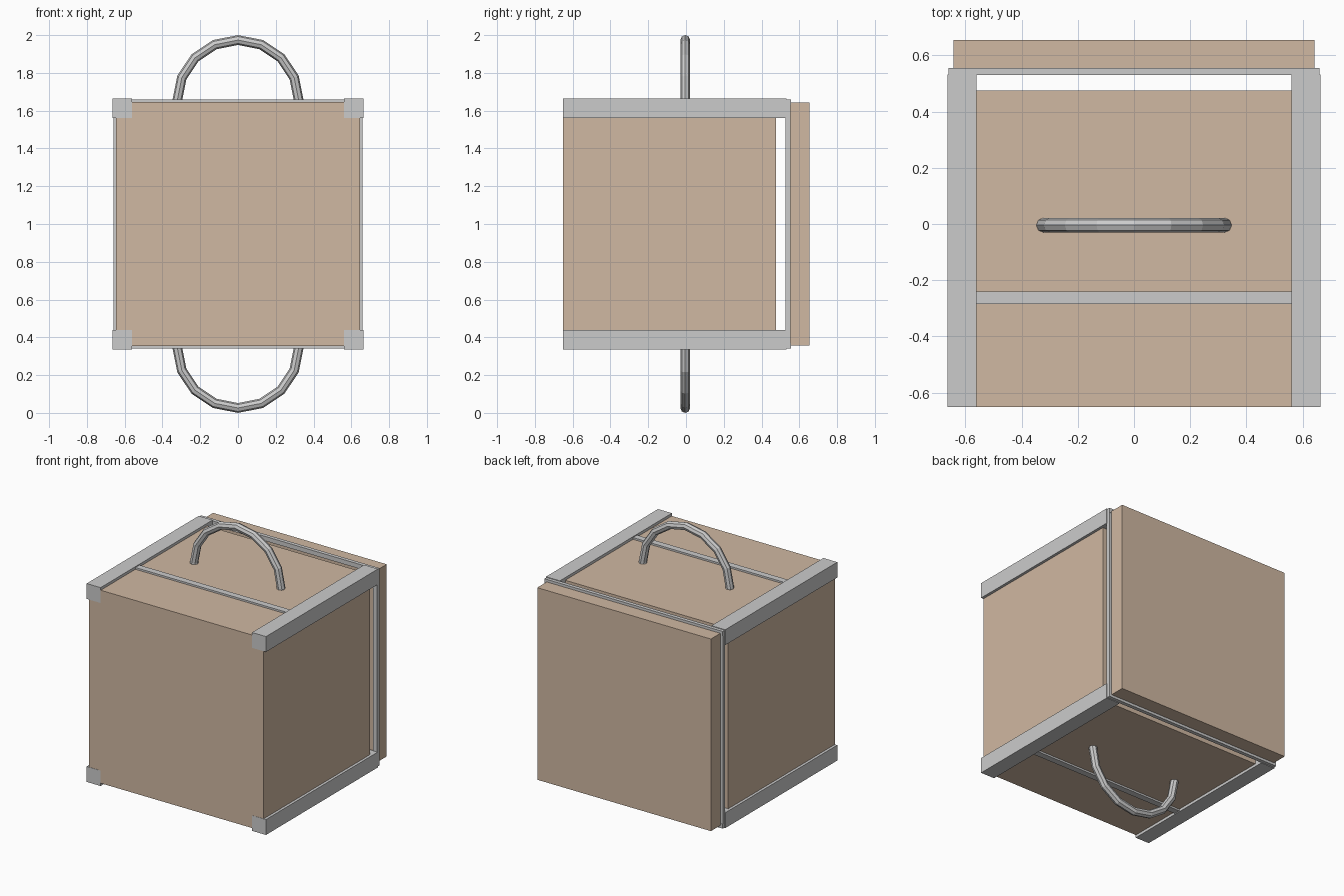
import bpy, bmesh
from math import cos, sin, radians
from mathutils import Vector

if "Cube" in bpy.data.objects:
    bpy.data.objects.remove(bpy.data.objects["Cube"])

brown = bpy.data.materials.new("brown_panel")
brown.diffuse_color = (0.63, 0.48, 0.36, 1)
brown.use_nodes = True
brown.node_tree.nodes["Principled BSDF"].inputs["Base Color"].default_value = brown.diffuse_color
CZ = 1.0  # mid height of the crate


def finish(name, bm, mat=None):
    bmesh.ops.recalc_face_normals(bm, faces=bm.faces)
    me = bpy.data.meshes.new(name)
    bm.to_mesh(me)
    bm.free()
    ob = bpy.data.objects.new(name, me)
    bpy.context.collection.objects.link(ob)
    if mat:
        me.materials.append(mat)
    return ob


def box(name, lo, hi, mat=None):
    lo, hi = Vector(lo), Vector(hi)
    bm = bmesh.new()
    bmesh.ops.create_cube(bm, size=1)
    for v in bm.verts:
        v.co = (lo + hi) / 2 + v.co * (hi - lo)
    return finish(name, bm, mat)


def handle(name, side, major=0.322, minor=0.026, sides=8):
    # swept arc, 22.5 degree steps, ends sunk into the crate
    bm = bmesh.new()
    rings = []
    for i in range(-1, 10):
        a = radians(22.5 * i)
        ring = []
        for j in range(sides):
            b = 2 * 3.14159265 * j / sides
            r = major + minor * cos(b)
            ring.append(bm.verts.new((r * cos(a), -0.004 + minor * sin(b),
                                      CZ + side * (0.652 + r * sin(a)))))
        rings.append(ring)
    for p, q in zip(rings, rings[1:]):
        for j in range(sides):
            k = (j + 1) % sides
            bm.faces.new((p[j], p[k], q[k], q[j]))
    bm.faces.new(rings[0])
    bm.faces.new(rings[-1])
    return finish(name, bm)


# main crate body and the separate back lid
box("crate_body", (-0.646, -0.651, CZ - 0.646), (0.646, 0.476, CZ + 0.646), brown)
box("back_lid", (-0.643, 0.545, CZ - 0.643), (0.643, 0.655, CZ + 0.643), brown)

# four corner rails running front to back
for sx, xn in ((-1, "left"), (1, "right")):
    for sz, zn in ((-1, "lower"), (1, "upper")):
        xs = sorted((sx * 0.561, sx * 0.664))
        zs = sorted((sz * 0.561, sz * 0.664))
        box(f"{zn}_{xn}_rail", (xs[0], -0.6525, CZ + zs[0]), (xs[1], 0.533, CZ + zs[1]))

for s, zn, xn in ((-1, "bottom", "left"), (1, "top", "right")):
    # cross strap
    z = sorted((s * 0.63, s * 0.658))
    box(f"{zn}_strap", (-0.58, -0.284, CZ + z[0]), (0.58, -0.241, CZ + z[1]))
    # thin frame in front of the lid
    f = sorted((s * 0.63, s * 0.66))
    box(f"{zn}_frame_bar", (-0.66, 0.53, CZ + f[0]), (0.66, 0.555, CZ + f[1]))
    box(f"{xn}_frame_bar", (f[0], 0.528, CZ - 0.645), (f[1], 0.553, CZ + 0.645))
    # carrying handle
    handle(f"{zn}_handle", s)
